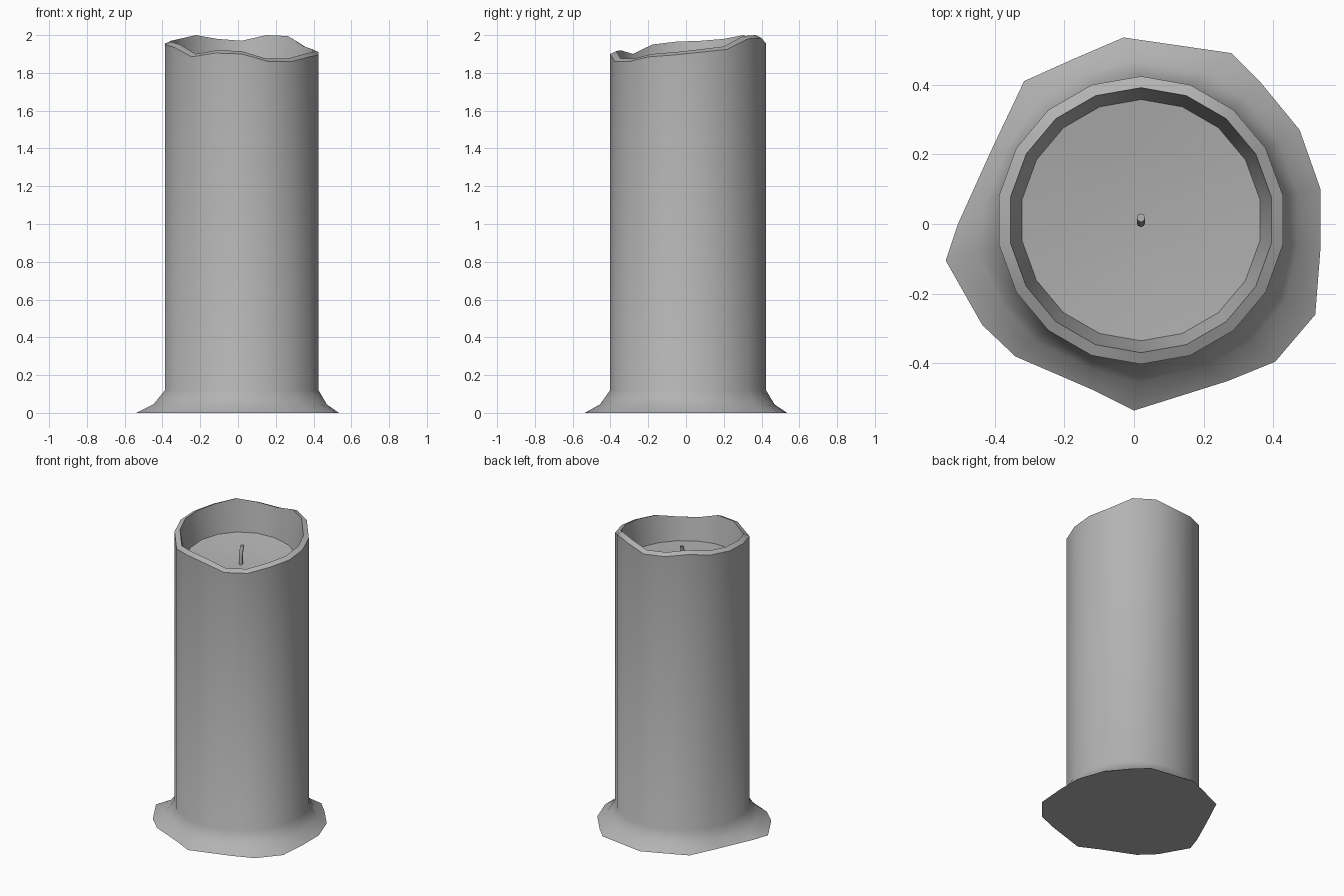
import bpy, bmesh
from math import radians, cos, sin
from mathutils import Vector

if "Cube" in bpy.data.objects:
    bpy.data.objects.remove(bpy.data.objects["Cube"])

N = 18
C = Vector((0.02, 0.011, 0))

# darker grey wax
wax = bpy.data.materials.new("wax_grey")
wax.diffuse_color = (.45, .45, .45, 1)
wax.use_nodes = True
wax.node_tree.nodes["Principled BSDF"].inputs["Base Color"].default_value = wax.diffuse_color


def circle(r, heights):
    # ring counter-clockwise, starting at the +y corner
    return [C + Vector((r * cos(radians(90 + 20 * i)), r * sin(radians(90 + 20 * i)), heights[i]))
            for i in range(N)]


def tilted(r, z):
    # ring of the wax surface, sloping down toward the front right
    ring = circle(r, [z] * N)
    for p in ring:
        p.z += .063 * ((p.y - C.y) - (p.x - C.x))
    return ring


def loft(name, rings, tip=None, angle=30):
    # skin a stack of rings, closed underneath; optional centre point on the last ring
    bm = bmesh.new()
    vs = [[bm.verts.new(p) for p in ring] for ring in rings]
    n = len(vs[0])
    for a, b in zip(vs, vs[1:]):
        for i in range(n):
            j = (i + 1) % n
            bm.faces.new((a[i], a[j], b[j], b[i]))
    bm.faces.new(vs[0][::-1])
    if tip is None:
        bm.faces.new(vs[-1])
    else:
        t = bm.verts.new(tip)
        for i in range(n):
            bm.faces.new((vs[-1][i], vs[-1][(i + 1) % n], t))
    me = bpy.data.meshes.new(name)
    bm.to_mesh(me)
    bm.free()
    me.materials.append(wax)
    ob = bpy.data.objects.new(name, me)
    bpy.context.collection.objects.link(ob)
    bpy.context.view_layer.objects.active = ob
    ob.select_set(True)
    bpy.ops.object.shade_smooth_by_angle(angle=radians(angle))
    ob.select_set(False)
    return ob


# irregular outline of the melted wax at the foot
foot = [Vector((x, y, 0)) for x, y in [
    (-.03, .535), (-.17, .475), (-.315, .41), (-.41, .21), (-.505, 0), (-.54, -.105),
    (-.435, -.29), (-.34, -.38), (-.12, -.475), (0, -.535), (.27, -.45), (.405, -.395),
    (.52, -.26), (.535, -.07), (.535, .10), (.475, .27), (.36, .41), (.28, .49)]]

# uneven height of the burnt rim
rim = [1.955, 1.965, 1.985, 1.965, 1.955, 1.95, 1.935, 1.885, 1.905,
       1.90, 1.86, 1.86, 1.885, 1.895, 1.91, 1.925, 1.98, 1.985]

# candle body: foot, wall, rim, hollow and dished wax surface
neck = circle(.413, [.12] * N)
flare = [n.lerp(f, .4) for n, f in zip(neck, foot)]
for p in flare:
    p.z = .045
loft("candle_body", [foot, flare, neck, circle(.413, rim),
                     circle(.38, [z + .015 for z in rim]),
                     tilted(.346, 1.757),
                     tilted(.18, 1.742)], C + Vector((0, 0, 1.735)), angle=42)

# wick: thin tube with a slight bend
path = [(.02, .003, 1.72), (.02, .003, 1.79), (.02, .009, 1.83), (.02, .018, 1.855)]
loft("wick", [[Vector((x + .012 * cos(radians(45 * k)), y + .012 * sin(radians(45 * k)), z))
               for k in range(8)] for x, y, z in path], angle=50)
